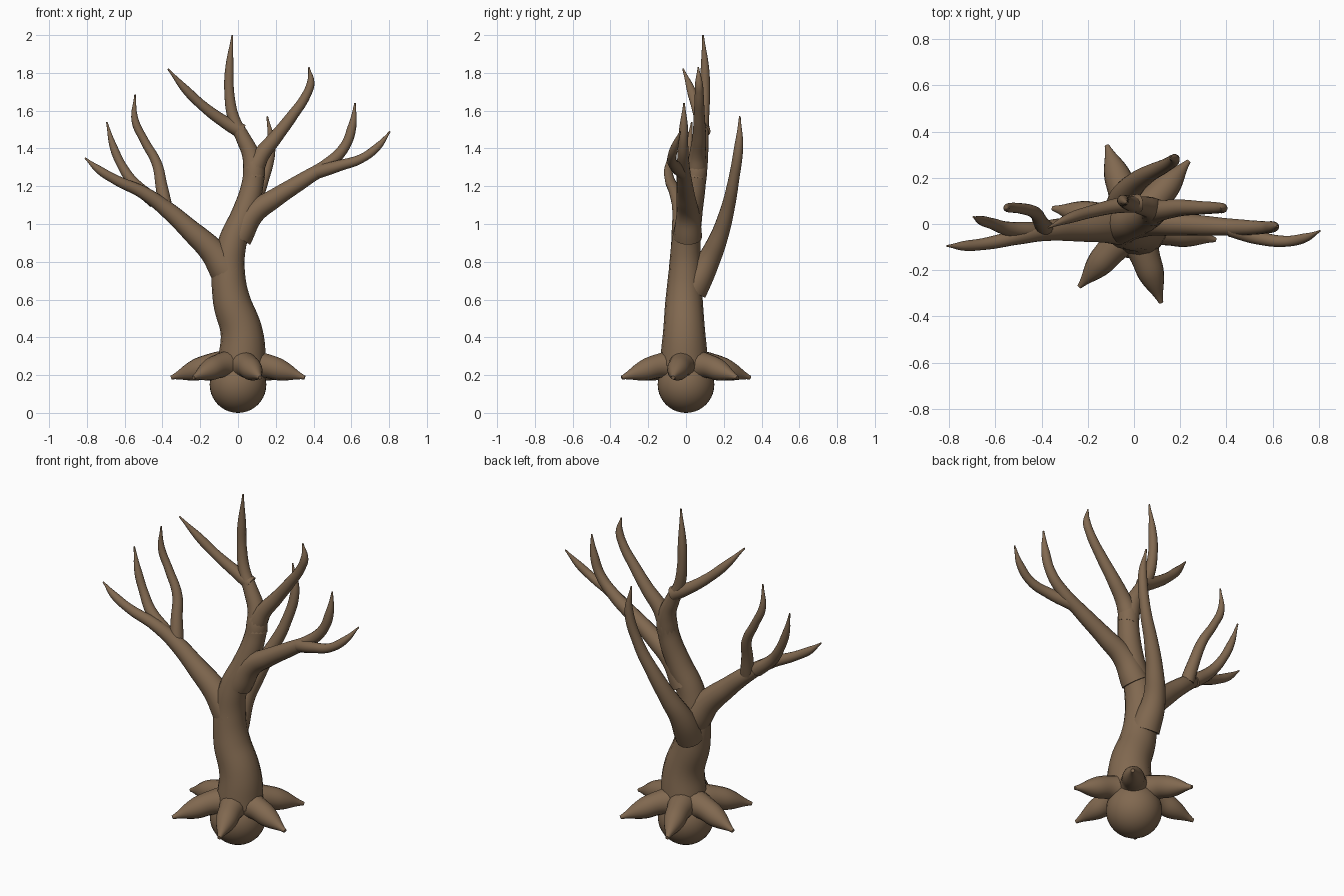
import bpy
import math

default_cube = bpy.data.objects.get("Cube")
if default_cube:
    bpy.data.objects.remove(default_cube, do_unlink=True)

BARK_COLOUR = (0.22, 0.14, 0.08, 1.0)
bark = bpy.data.materials.new("brown_bark")
bark.use_nodes = True
bark.diffuse_color = BARK_COLOUR
shader = next(n for n in bark.node_tree.nodes if n.type == "BSDF_PRINCIPLED")
shader.inputs["Base Color"].default_value = BARK_COLOUR
shader.inputs["Roughness"].default_value = 0.8


def finish(obj):
    """Give a mesh object the bark material and smooth shading."""
    obj.data.materials.clear()
    obj.data.materials.append(bark)
    bpy.ops.object.select_all(action="DESELECT")
    obj.select_set(True)
    bpy.context.view_layer.objects.active = obj
    bpy.ops.object.shade_smooth_by_angle(angle=math.radians(50))


def limb(name, path, base_radius, end_radius):
    """Sweep a round, tapering limb along a smooth path, closing in a point."""
    curve = bpy.data.curves.new(name, "CURVE")
    curve.dimensions = "3D"
    curve.resolution_u = 8
    curve.bevel_depth = 1.0
    curve.bevel_resolution = 6
    curve.use_fill_caps = True
    spline = curve.splines.new("BEZIER")
    spline.radius_interpolation = "CARDINAL"
    last = len(path) - 1
    spline.bezier_points.add(last)
    for i, (point, position) in enumerate(zip(spline.bezier_points, path)):
        point.co = position
        point.handle_left_type = point.handle_right_type = "AUTO"
        point.radius = base_radius * (end_radius / base_radius) ** (i / last)
    spline.bezier_points[last].radius = end_radius * 0.25

    obj = bpy.data.objects.new(name, curve)
    bpy.context.collection.objects.link(obj)
    bpy.ops.object.select_all(action="DESELECT")
    obj.select_set(True)
    bpy.context.view_layer.objects.active = obj
    bpy.ops.object.convert(target="MESH")
    finish(bpy.context.view_layer.objects.active)


# Round root ball
bpy.ops.mesh.primitive_uv_sphere_add(segments=32, ring_count=20, radius=0.15,
                                     location=(0, 0, 0.15))
root_ball = bpy.context.object
root_ball.name = "root_ball"
finish(root_ball)

# Ring of six pointed roots
for i in range(6):
    angle = math.radians(-11 + 60 * i)
    profile = [(0.04, 0.25), (0.14, 0.25), (0.25, 0.22), (0.36, 0.187)]
    limb("root_%d" % (i + 1),
         [(r * math.cos(angle), r * math.sin(angle), z) for r, z in profile],
         base_radius=0.085, end_radius=0.04)

# Swaying trunk
limb("trunk",
     [(0.02, -0.01, 0.25), (0.02, -0.01, 0.42), (-0.035, -0.01, 0.6),
      (-0.05, -0.005, 0.75), (-0.03, 0, 0.9), (0.03, 0.02, 1.05),
      (0.075, 0.045, 1.2), (0.085, 0.06, 1.32), (0.07, 0.07, 1.4)],
     base_radius=0.128, end_radius=0.045)

# Crown: upright leader with a side branch, and a fork to the left
limb("leader_branch",
     [(0.085, 0.05, 1.24), (0.07, 0.07, 1.36), (0.03, 0.08, 1.45),
      (-0.02, 0.09, 1.55), (-0.045, 0.1, 1.68), (-0.045, 0.1, 1.83),
      (-0.03, 0.09, 2)],
     base_radius=0.058, end_radius=0.018)
limb("leader_side_branch",
     [(0.02, 0.09, 1.49), (-0.07, 0.08, 1.54), (-0.18, 0.055, 1.62),
      (-0.28, 0.025, 1.715), (-0.37, -0.015, 1.82)],
     base_radius=0.04, end_radius=0.018)
limb("upper_left_branch",
     [(0.08, 0.055, 1.28), (0.12, 0.06, 1.36), (0.2, 0.07, 1.46),
      (0.285, 0.07, 1.57), (0.36, 0.07, 1.68), (0.385, 0.068, 1.75),
      (0.375, 0.065, 1.83)],
     base_radius=0.055, end_radius=0.016)

# Large left limb and its twig
limb("left_limb",
     [(0, 0.01, 0.93), (0.075, 0.01, 1.05), (0.2, 0, 1.14),
      (0.35, -0.01, 1.235), (0.48, -0.015, 1.32), (0.565, -0.015, 1.41),
      (0.605, -0.012, 1.52), (0.62, -0.01, 1.64)],
     base_radius=0.075, end_radius=0.018)
limb("left_limb_twig",
     [(0.42, -0.02, 1.275), (0.54, -0.06, 1.31), (0.65, -0.075, 1.345),
      (0.74, -0.06, 1.41), (0.805, -0.03, 1.49)],
     base_radius=0.036, end_radius=0.016)

# Large right limb and its two twigs
limb("right_limb",
     [(-0.05, 0, 0.74), (-0.13, -0.01, 0.85), (-0.25, -0.02, 0.965),
      (-0.38, -0.03, 1.08), (-0.5, -0.055, 1.165), (-0.64, -0.085, 1.23),
      (-0.74, -0.095, 1.29), (-0.81, -0.095, 1.35)],
     base_radius=0.092, end_radius=0.016)
limb("right_limb_middle_twig",
     [(-0.44, -0.03, 1.12), (-0.55, -0.02, 1.215), (-0.61, 0, 1.3),
      (-0.66, 0.015, 1.41), (-0.695, 0.03, 1.54)],
     base_radius=0.038, end_radius=0.016)
limb("right_limb_inner_twig",
     [(-0.385, -0.02, 1.09), (-0.405, 0.01, 1.2), (-0.43, 0.05, 1.32),
      (-0.495, 0.068, 1.44), (-0.545, 0.07, 1.55), (-0.545, 0.065, 1.685)],
     base_radius=0.038, end_radius=0.016)

# Long branch rising from the back of the trunk
limb("back_branch",
     [(-0.05, 0.03, 0.65), (-0.045, 0.11, 0.79), (0, 0.17, 0.92),
      (0.06, 0.215, 1.06), (0.13, 0.25, 1.22), (0.175, 0.28, 1.42),
      (0.155, 0.285, 1.57)],
     base_radius=0.082, end_radius=0.018)
